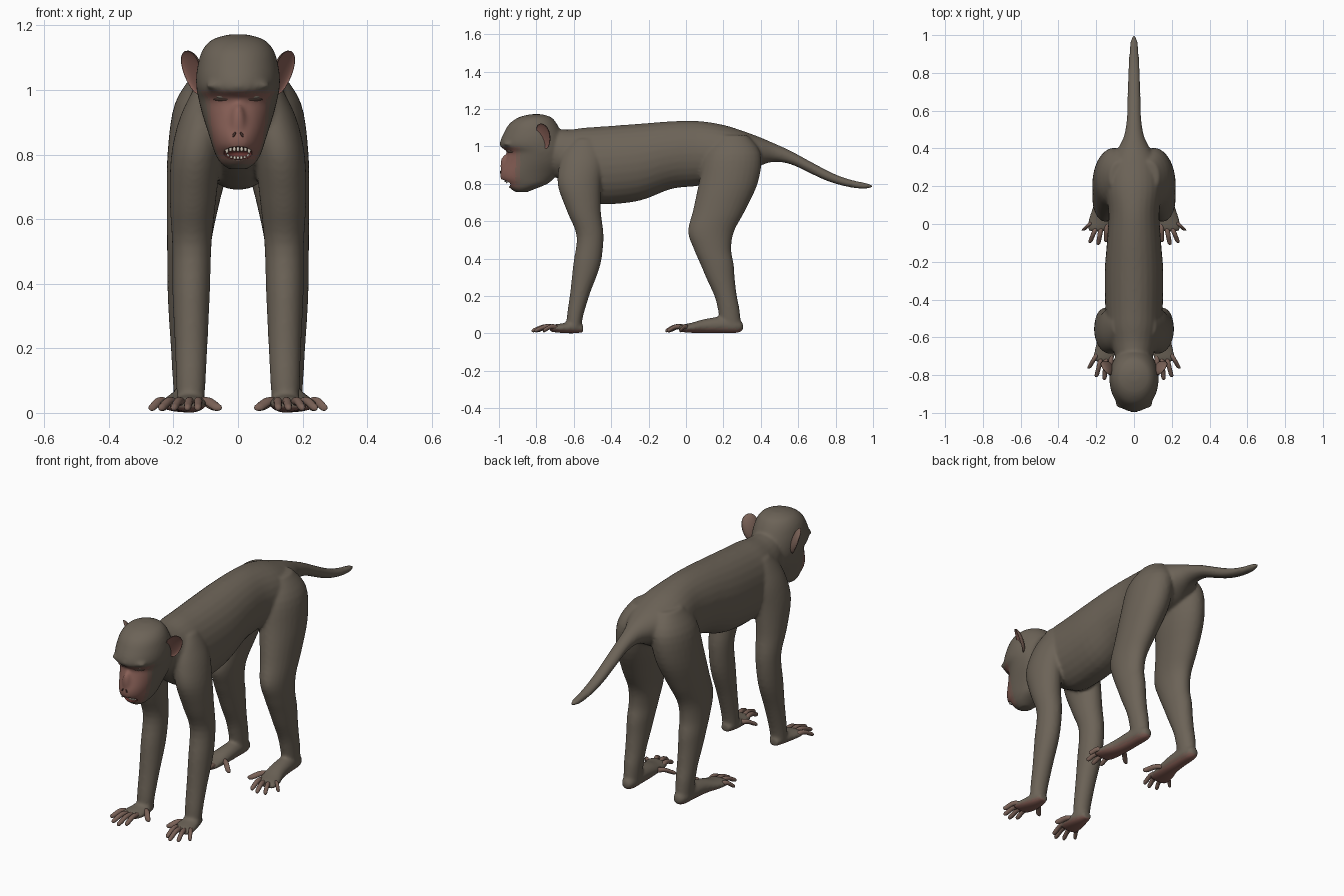
import bpy, bmesh, math
from mathutils import Matrix, Vector

if "Cube" in bpy.data.objects:
    bpy.data.objects.remove(bpy.data.objects["Cube"])


def mat(name, rgb):
    m = bpy.data.materials.new(name)
    m.diffuse_color = (*rgb, 1)
    m.use_nodes = True
    m.node_tree.nodes["Principled BSDF"].inputs["Base Color"].default_value = m.diffuse_color
    return m


FUR = mat("fur", (0.150, 0.125, 0.096))
PINK = mat("pink skin", (0.245, 0.115, 0.093))
BLEND = mat("skin edge", (0.190, 0.118, 0.093))
MOUTH = mat("mouth inside", (0.13, 0.035, 0.03))
TOOTH = mat("tooth", (0.62, 0.56, 0.47))
EYE = mat("eye", (0.22, 0.19, 0.15))
DARK = mat("nostril", (0.06, 0.03, 0.025))


def finish(bm, name, *mats):
    bmesh.ops.recalc_face_normals(bm, faces=bm.faces)
    me = bpy.data.meshes.new(name)
    bm.to_mesh(me)
    bm.free()
    for m in mats:
        me.materials.append(m)
    for p in me.polygons:
        p.use_smooth = True
    ob = bpy.data.objects.new(name, me)
    bpy.context.collection.objects.link(ob)
    return ob


def smooth_path(st, sub):
    """Catmull-Rom through the stations."""
    out = []
    for i in range(len(st) - 1):
        a, b, c, d = (st[max(i - 1, 0)], st[i], st[i + 1], st[min(i + 2, len(st) - 1)])
        for k in range(sub):
            t = k / sub
            out.append([0.5 * (2 * q + (r - p) * t + (2 * p - 5 * q + 4 * r - s) * t * t
                               + (3 * q - p - 3 * r + s) * t ** 3)
                        for p, q, r, s in zip(a, b, c, d)])
    return out + [list(st[-1])]


def loft(bm, stations, axis, sx=1, n=28, sub=4):
    """Skin elliptical rings (x, y, z, rx, r2) lying across the given axis."""
    rings = []
    for x, y, z, rx, r2 in smooth_path(stations, sub):
        ring = []
        for i in range(n):
            a = math.tau * i / n
            u, v = max(rx, .001) * math.cos(a), max(r2, .001) * math.sin(a)
            co = (x + u, y, z + v) if axis == "y" else (x + u, y + v, z)
            ring.append(bm.verts.new((co[0] * sx, co[1], co[2])))
        rings.append(ring)
    for r, s in zip(rings, rings[1:]):
        for i in range(n):
            bm.faces.new((r[i], r[(i + 1) % n], s[(i + 1) % n], s[i]))
    bm.faces.new(rings[0])
    bm.faces.new(rings[-1])


def ball(bm, c, r, rot=None, seg=20):
    m = Matrix.Translation(c) @ (rot or Matrix()) @ Matrix.Diagonal((*r, 1))
    return bmesh.ops.create_uvsphere(bm, u_segments=seg, v_segments=seg // 2 + 2,
                                     radius=1, matrix=m)["verts"]


# torso and tail
TORSO = [(0, -.78, .99, .075, .08), (0, -.70, .965, .10, .125), (0, -.62, .93, .125, .16),
         (0, -.54, .91, .145, .19), (0, -.45, .898, .152, .208), (0, -.25, .915, .155, .206),
         (0, -.08, .953, .142, .181), (0, .06, .962, .135, .174), (0, .20, .965, .15, .15),
         (0, .32, .965, .13, .112), (0, .40, .972, .085, .075), (0, .47, .967, .052, .05),
         (0, .56, .94, .038, .036), (0, .66, .89, .035, .032), (0, .74, .85, .033, .029),
         (0, .82, .818, .030, .024), (0, .90, .797, .025, .02), (0, .96, .789, .02, .016),
         (0, 1.0, .787, .006, .006)]
# front and back limbs
ARM = [(.085, -.54, 1.04, .03, .05), (.09, -.55, .98, .06, .10), (.11, -.56, .90, .075, .118),
       (.13, -.57, .79, .078, .115), (.14, -.545, .65, .071, .09), (.143, -.513, .52, .061, .072),
       (.145, -.53, .37, .058, .073), (.145, -.565, .22, .051, .054), (.146, -.592, .10, .046, .044),
       (.147, -.60, .03, .042, .04)]
LEG = [(.08, .25, 1.06, .05, .08), (.10, .25, .96, .095, .15), (.118, .228, .81, .10, .158),
       (.138, .178, .66, .083, .14), (.15, .134, .545, .07, .123), (.155, .142, .45, .064, .10),
       (.157, .166, .37, .061, .089), (.158, .186, .29, .056, .075), (.158, .212, .20, .05, .06),
       (.158, .228, .13, .046, .058), (.158, .24, .04, .04, .055)]
PALM = [(.147, -.55, .025, .025, .02), (.147, -.60, .032, .044, .032), (.152, -.66, .028, .055, .026),
        (.160, -.71, .027, .056, .020), (.163, -.73, .026, .045, .013)]
SOLE = [(.157, .305, .035, .02, .02), (.158, .27, .04, .038, .038), (.16, .19, .045, .044, .044),
        (.166, .10, .039, .049, .038), (.180, .03, .030, .058, .027), (.188, -.02, .027, .058, .02),
        (.19, -.04, .026, .045, .013)]
# head as (height, front y, back y, half width)
HEAD = [(1.172, -.83, -.77, .03), (1.155, -.895, -.72, .082), (1.12, -.945, -.69, .112),
        (1.07, -.975, -.665, .126), (1.03, -.992, -.65, .13), (1.0, -.993, -.64, .128),
        (.97, -.957, -.64, .122), (.93, -.966, -.64, .112), (.90, -.978, -.65, .103),
        (.86, -.993, -.68, .09), (.825, -.99, -.71, .079), (.80, -.962, -.74, .07),
        (.775, -.94, -.80, .055), (.755, -.91, -.85, .03)]

bm = bmesh.new()
loft(bm, TORSO, "y")
loft(bm, [(0, (f + b) / 2, z, w, (b - f) / 2) for z, f, b, w in HEAD], "z", n=40)
for s in (1, -1):
    for part, axis in ((ARM, "z"), (LEG, "z"), (PALM, "y"), (SOLE, "y")):
        loft(bm, part, axis, s)
    ball(bm, (.05 * s, -.948, 1.014), (.05, .032, .016))      # brow ridge
ball(bm, (0, -.968, .895), (.024, .025, .06))                 # nose
body = finish(bm, "body", FUR, PINK, BLEND, MOUTH)

# mouth opening cutter
MC, MR = Vector((0, -.985, .803)), Vector((.05, .088, .021))
bm = bmesh.new()
ball(bm, MC, MR, seg=32)
cutter = finish(bm, "mouth_cutter")
cutter.hide_render = True

# fuse the body parts, soften the joints, open the mouth
rm = body.modifiers.new("fuse", "REMESH")
rm.mode, rm.voxel_size = "VOXEL", .0085
sm = body.modifiers.new("soften", "SMOOTH")
sm.iterations, sm.factor = 6, .5
bo = body.modifiers.new("mouth", "BOOLEAN")
bo.operation, bo.object, bo.solver = "DIFFERENCE", cutter, "EXACT"
me = bpy.data.meshes.new_from_object(body.evaluated_get(bpy.context.evaluated_depsgraph_get()))
body.modifiers.clear()
body.data = me
bpy.data.objects.remove(cutter)
while len(me.materials) < 4:
    me.materials.append(None)
for i, m in enumerate((FUR, PINK, BLEND, MOUTH)):
    me.materials[i] = m

# colour the face, the mouth and the soles
for p in me.polygons:
    c, n = p.center, p.normal
    p.use_smooth = True
    q = c - MC
    inside = sum((q[i] / MR[i]) ** 2 for i in range(3))
    k = 0
    if inside < 1.04 and n.dot(q) < 0:
        k = 3
    elif .77 < c.z < 1.0 and c.y < -.885:
        k = 1 if c.y < -.91 and .785 < c.z < .99 else 2
    elif c.z < .06 and n.z < -.35:
        k = 1 if n.z < -.7 else 2
    p.material_index = k

# fingers and toes: (base x, y) to (tip x, y)
DIGITS = [((.122, -.70), (.125, -.80)), ((.148, -.71), (.157, -.825)),
          ((.174, -.71), (.200, -.81)), ((.197, -.69), (.240, -.765)),
          ((.145, .0), (.148, -.095)), ((.174, -.02), (.190, -.11)),
          ((.202, -.02), (.234, -.10)), ((.225, .01), (.270, -.035))]
THUMBS = [((.12, -.63), (.060, -.70)), ((.14, .08), (.062, .005))]
bm = bmesh.new()
for s in (1, -1):
    for group, rx in ((DIGITS, .0125), (THUMBS, .018)):
        for (x0, y0), (x1, y1) in group:
            st = []
            for t, z, r in ((-.1, .028, .9), (.2, .036, 1.05), (.5, .034, 1), (.8, .021, .95),
                            (.94, .016, .8), (1, .014, .3)):
                st.append((x0 + (x1 - x0) * t, y0 + (y1 - y0) * t, z, rx * r, .0125 * r))
            loft(bm, st, "y", s, n=12, sub=3)
finish(bm, "fingers_and_toes", BLEND)

# ears: cupped discs turned forward
bm = bmesh.new()
for s in (1, -1):
    vs = ball(bm, (0, 0, 0), (1, 1, 1), seg=28)
    front = {f for v in vs for f in v.link_faces if f.calc_center_median().x > 0}
    for f in {f for v in vs for f in v.link_faces}:
        f.material_index = 0 if f in front else 1
    rot = Matrix.Rotation(math.radians(-40), 4, "Z") @ Matrix.Rotation(math.radians(18), 4, "Y")
    for v in vs:
        x = v.co.x * (-.45 if v.co.x > 0 else 1)
        w = 1 + .2 * v.co.z                                   # wider at the top
        p = rot @ Vector((x * .025, v.co.y * .043 * w, v.co.z * .07))
        v.co = ((p.x + .142) * s, p.y - .762, p.z + 1.055)
finish(bm, "ears", PINK, BLEND)

# eyes with lids
bm = bmesh.new()
for s in (1, -1):
    ball(bm, (.048 * s, -.937, .983), (.023, .016, .0125), Matrix.Rotation(.35 * s, 4, "Z"))
finish(bm, "eyes", EYE)
bm = bmesh.new()
for s in (1, -1):
    for up in (1, -1):
        ball(bm, (.048 * s, -.936, .983 + .012 * up), (.03, .016, .005),
             Matrix.Rotation(.35 * s, 4, "Z"))
finish(bm, "eyelids", BLEND)

# nostrils
bm = bmesh.new()
for s in (1, -1):
    ball(bm, (.012 * s, -.991, .862), (.004, .004, .009), Matrix.Rotation(-.5 * s, 4, "Y"), 12)
finish(bm, "nostrils", DARK)

# teeth along both jaws
bm = bmesh.new()
for i in range(-3, 4):
    x = i * .0115
    back = 6 * x * x
    big = .013 if abs(i) == 3 else .008
    ball(bm, (x, -.966 + back, .819 - big * .3), (.0055, .005, big), seg=10)
    ball(bm, (x * .9, -.928 + back, .786 + big * .3), (.005, .005, big), seg=10)
finish(bm, "teeth", TOOTH)
